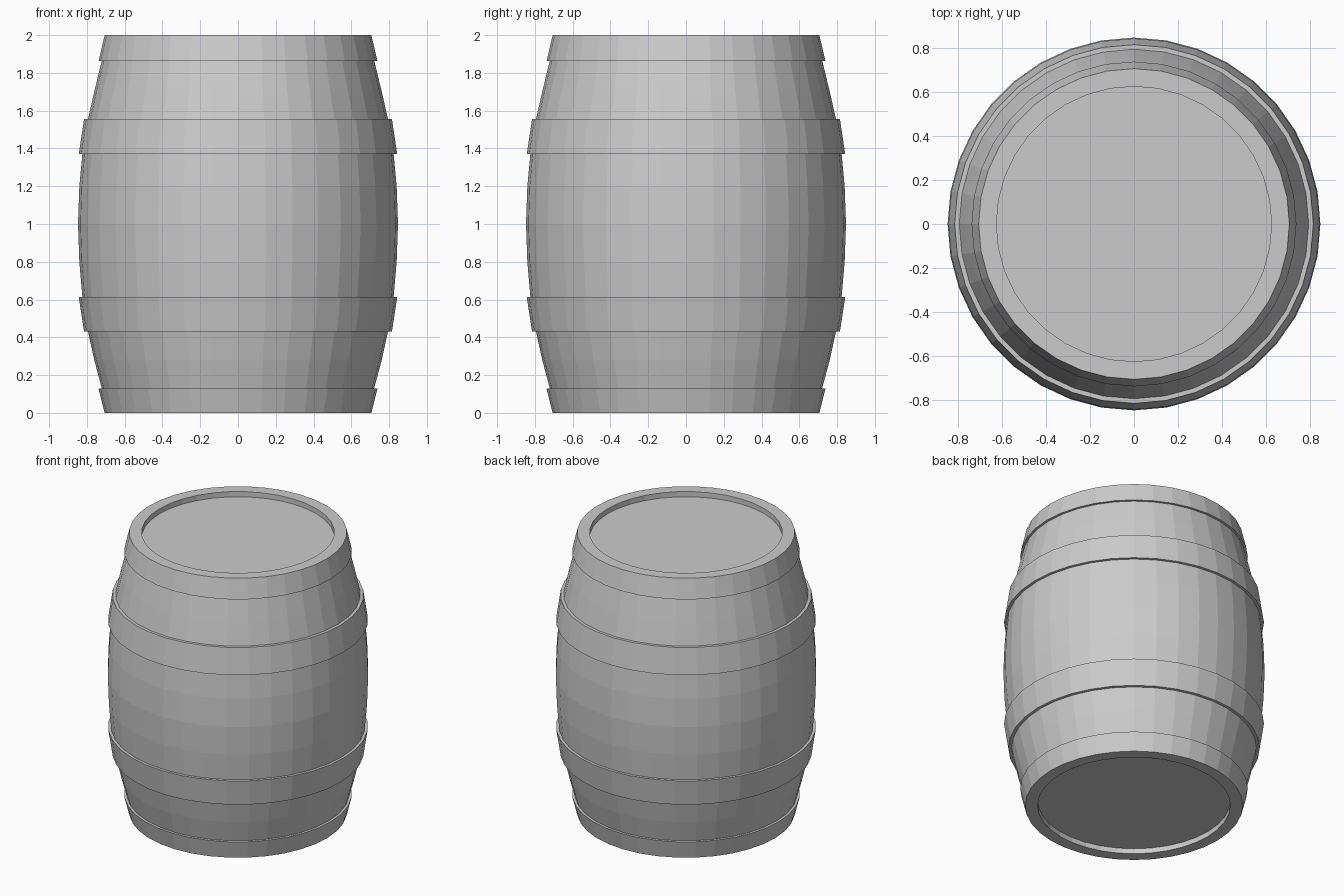
import bpy, bmesh, math

if "Cube" in bpy.data.objects:
    bpy.data.objects.remove(bpy.data.objects["Cube"])

SIDES = 36

mat = bpy.data.materials.new("plain grey")
mat.diffuse_color = (0.6, 0.6, 0.6, 1.0)
mat.use_nodes = True
mat.node_tree.nodes["Principled BSDF"].inputs["Base Color"].default_value = mat.diffuse_color


def lathe(name, profile):
    """Spin a (radius, height) profile around z; radius 0 becomes a pole."""
    bm = bmesh.new()
    rings = []
    for r, z in profile:
        if r == 0:
            rings.append([bm.verts.new((0, 0, z))] * SIDES)
        else:
            rings.append([bm.verts.new((r * math.cos(2 * math.pi * i / SIDES),
                                        r * math.sin(2 * math.pi * i / SIDES), z))
                          for i in range(SIDES)])
    for lo, hi in zip(rings, rings[1:]):
        for i in range(SIDES):
            j = (i + 1) % SIDES
            quad = list(dict.fromkeys((lo[i], lo[j], hi[j], hi[i])))
            bm.faces.new(quad)
    bmesh.ops.recalc_face_normals(bm, faces=bm.faces)
    me = bpy.data.meshes.new(name)
    bm.to_mesh(me)
    bm.free()
    me.materials.append(mat)
    ob = bpy.data.objects.new(name, me)
    bpy.context.collection.objects.link(ob)
    return ob


# Staves with recessed lids at both ends
lathe("barrel_body", [
    (0, 0.037), (0.625, 0.037), (0.625, 0), (0.688, 0),
    (0.721, 0.13), (0.761, 0.28), (0.794, 0.43), (0.824, 0.615),
    (0.84, 0.8), (0.847, 1.0), (0.84, 1.2), (0.824, 1.37),
    (0.794, 1.555), (0.759, 1.71), (0.721, 1.865), (0.688, 2.0),
    (0.625, 2.0), (0.625, 1.963), (0, 1.963)])

# Hoops: (name, low z, low radius, high z, high radius)
hoops = [
    ("bottom_hoop", 0.0, 0.706, 0.128, 0.738),
    ("lower_hoop", 0.43, 0.815, 0.613, 0.843),
    ("upper_hoop", 1.37, 0.843, 1.555, 0.815),
    ("top_hoop", 1.863, 0.738, 2.0, 0.706),
]
T = 0.021  # hoop thickness, inner side sunk against the staves
for name, z0, r0, z1, r1 in hoops:
    lathe(name, [(r0 - T, z0), (r0, z0), (r1, z1), (r1 - T, z1)])
